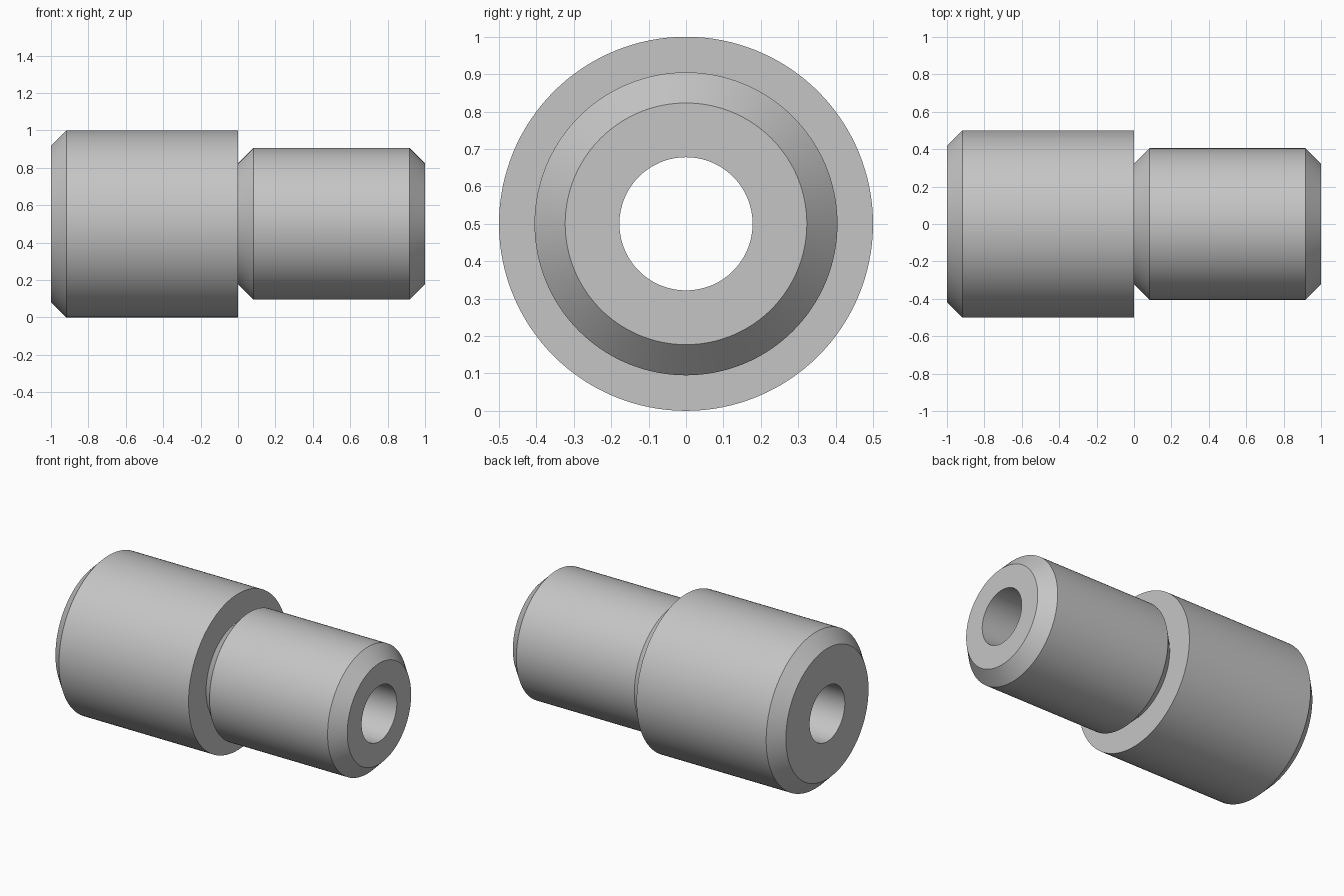
import bpy, bmesh, math
from mathutils import Matrix, Vector

cube = bpy.data.objects.get("Cube")
if cube:
    bpy.data.objects.remove(cube, do_unlink=True)

# Material
grey = bpy.data.materials.new("light_grey_metal")
grey.use_nodes = True
colour = (0.56, 0.56, 0.56, 1)
grey.diffuse_color = colour
grey.node_tree.nodes["Principled BSDF"].inputs["Base Color"].default_value = colour

# Proportions: wide body, narrower chamfered spigot, straight through bore
SEGMENTS = 128
AXIS_Z = 0.5
BODY, SPIGOT, BORE = 0.5, 0.405, 0.178
CHAMFER = 0.082

# Closed half section as (x, radius)
section = [
    (-1, BORE), (-1, BODY - CHAMFER), (-1 + CHAMFER, BODY), (0, BODY),
    (0, SPIGOT - CHAMFER), (CHAMFER, SPIGOT), (1 - CHAMFER, SPIGOT),
    (1, SPIGOT - CHAMFER), (1, BORE),
]

# Revolve the section about the long axis
bm = bmesh.new()
rings = []
for i in range(SEGMENTS):
    turn = Matrix.Rotation(math.tau * i / SEGMENTS, 3, "X")
    rings.append([bm.verts.new(turn @ Vector((x, 0, r)) + Vector((0, 0, AXIS_Z)))
                  for x, r in section])
for i, ring in enumerate(rings):
    after = rings[(i + 1) % SEGMENTS]
    for j in range(len(section)):
        k = (j + 1) % len(section)
        bm.faces.new((ring[j], ring[k], after[k], after[j]))
bmesh.ops.recalc_face_normals(bm, faces=bm.faces)

mesh = bpy.data.meshes.new("stepped_bushing")
bm.to_mesh(mesh)
bm.free()
mesh.materials.append(grey)
bushing = bpy.data.objects.new("stepped_bushing", mesh)
bpy.context.collection.objects.link(bushing)

# Smooth round walls, crisp chamfer edges
bpy.ops.object.select_all(action="DESELECT")
bushing.select_set(True)
bpy.context.view_layer.objects.active = bushing
bpy.ops.object.shade_smooth_by_angle(angle=math.radians(30))
